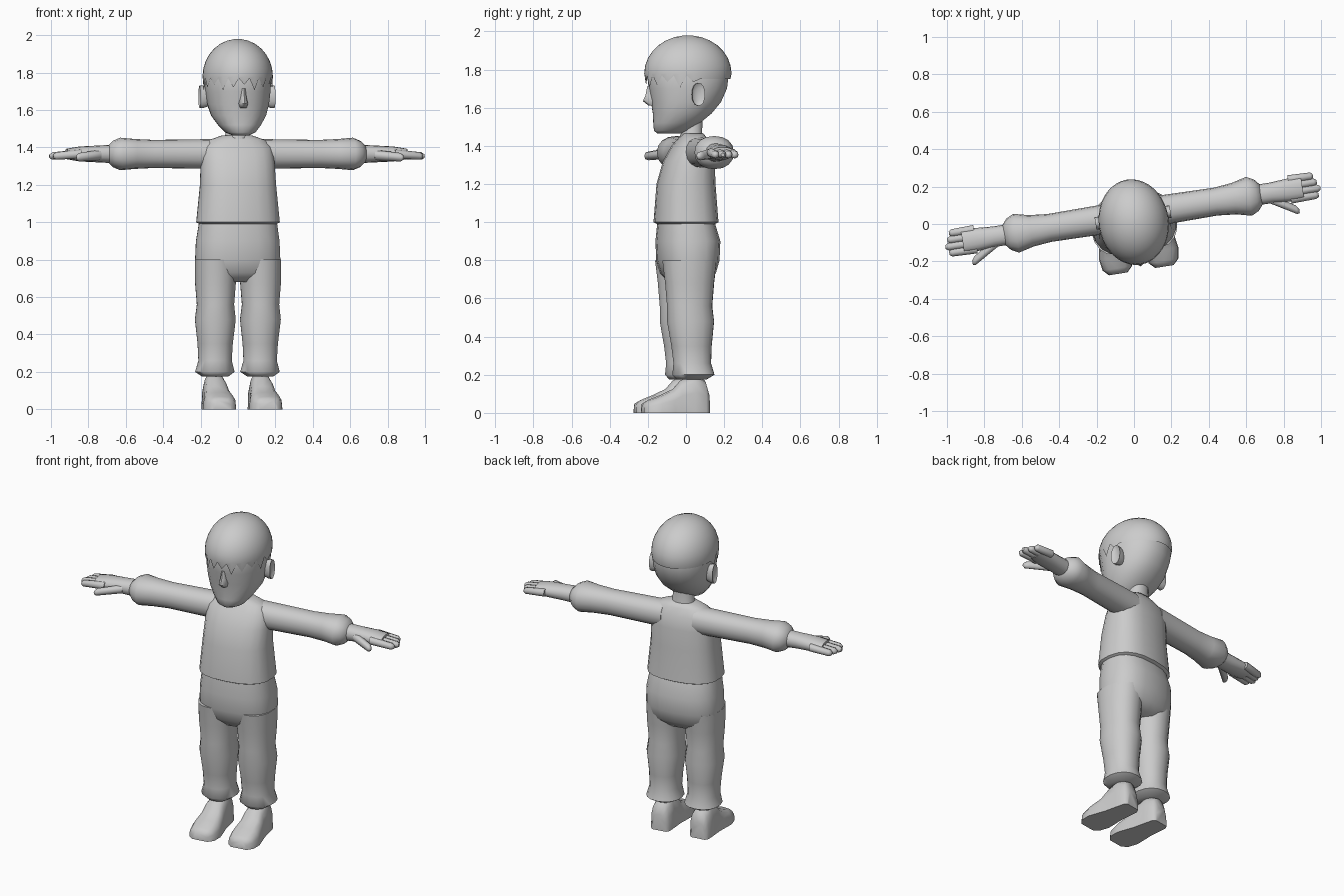
import bpy, bmesh, math

# Remove the default cube
if "Cube" in bpy.data.objects:
    bpy.data.objects.remove(bpy.data.objects["Cube"])

# One plain colour for the whole figure
clay = bpy.data.materials.new("plain_grey")
clay.use_nodes = True
clay.diffuse_color = (.6, .6, .6, 1)
clay.node_tree.nodes["Principled BSDF"].inputs["Base Color"].default_value = clay.diffuse_color

TURN = math.radians(9)  # the figure is turned slightly to its left


def signed_power(value, exponent):
    return math.copysign(abs(value) ** exponent, value)


def make_ring(axis, centre, row, sides, squareness, flat_sole):
    """Rounded section: position, two radii and an optional shift."""
    position, radius_u, radius_v, *shift = row
    points = []
    for i in range(sides):
        angle = math.tau * i / sides
        u = centre[0] + radius_u * signed_power(math.cos(angle), 2 / squareness)
        v = centre[1] + radius_v * signed_power(math.sin(angle), 2 / squareness) + sum(shift)
        if flat_sole:
            v = max(v, 0)
        points.append({"x": (position, u, v), "y": (u, position, v), "z": (u, v, position)}[axis])
    return points


def loft(name, axis, centre, *rows, sides=16, squareness=2.2,
         mirror=False, flat_sole=False, open_start=False):
    """Skin the sections, cap the ends, smooth and optionally mirror."""
    bm = bmesh.new()
    rings = [[bm.verts.new(point) for point in
              make_ring(axis, centre, row, sides, squareness, flat_sole)] for row in rows]
    for lower, upper in zip(rings, rings[1:]):
        for i in range(sides):
            bm.faces.new((lower[i - 1], lower[i], upper[i], upper[i - 1]))
    if not open_start:
        bm.faces.new(rings[0])
    bm.faces.new(rings[-1])
    bmesh.ops.recalc_face_normals(bm, faces=bm.faces[:])
    mesh = bpy.data.meshes.new(name)
    bm.to_mesh(mesh)
    bm.free()
    mesh.materials.append(clay)
    part = bpy.data.objects.new(name, mesh)
    bpy.context.collection.objects.link(part)
    part.rotation_euler.z = TURN
    bpy.ops.object.select_all(action="DESELECT")
    part.select_set(True)
    bpy.context.view_layer.objects.active = part
    bpy.ops.object.shade_smooth_by_angle(angle=math.radians(60))
    if mirror:
        part.modifiers.new("left_and_right", "MIRROR")
    return part


def rod(name, start, end, radius):
    """Mirrored finger with a slightly rounded tip."""
    axis_points = [[a + (b - a) * along for a, b in zip(start, end)] for along in (0, .9, 1)]
    bm_rows = [(x, radius * scale, radius * scale)
               for (x, y, z), scale in zip(axis_points, (1.2, 1, .5))]
    part = loft(name, "x", (0, 0), *bm_rows, sides=8, mirror=True)
    for vertex in part.data.vertices:
        x, y, z = axis_points[vertex.index // 8]
        vertex.co.y += y
        vertex.co.z += z


# Shirt with a flared hem and rounded shoulders
loft("shirt", "z", (0, 0), (.98, .19, .13), (1, .225, .165), (1.2, .205, .15),
     (1.32, .2, .13, .015), (1.4, .19, .1, .03), (1.44, .15, .07, .035),
     (1.465, .08, .055, .035), sides=20, squareness=2.5)

# Sleeves with flared cuffs
arm_line = (.05, 1.365)
loft("sleeves", "x", arm_line, (.1, .08, .08), (.45, .075, .075), (.55, .085, .08),
     (.63, .105, .087), (.67, .085, .07), (.7, .05, .04), mirror=True)

# Hands
loft("palms", "x", arm_line, (.65, .055, .05), (.75, .055, .045), (.85, .062, .04),
     (.92, .06, .028), mirror=True)
for i, finger in enumerate(("index", "middle", "ring", "little")):
    y = i * .035
    reach = 1.015 - .015 * abs(i - 1)
    rod(finger + "_fingers", (.85, y, 1.365), (reach, y, 1.353), .02)
rod("thumbs", (.74, .02, 1.36), (.885, -.07, 1.346), .023)

# Trousers with flared leg ends
loft("hips", "z", (0, 0), (1, .21, .145), (.9, .225, .165, .01), (.8, .23, .16, .01),
     (.73, .22, .14, .01), (.68, .18, .09, .01), sides=20, squareness=2.5)
loft("trouser_legs", "z", (.122, 0), (.8, .11, .145), (.68, .11, .13), (.56, .1, .12),
     (.48, .11, .125, .005), (.35, .095, .107, .01), (.26, .09, .1, .014),
     (.2, .107, .112, .02), (.175, .07, .08, .01), mirror=True)

# Shoes with flat soles
loft("shoes", "y", (.125, 0), (.1, .045, .1), (.08, .06, .17), (.02, .065, .2),
     (-.05, .07, .17), (-.09, .078, .125), (-.16, .09, .092), (-.22, .08, .068),
     (-.25, .05, .05), squareness=3, mirror=True, flat_sole=True)

# Neck and head
loft("neck", "z", (0, .03), (1.42, .085, .07), (1.47, .064, .055), (1.6, .06, .06))
loft("head", "z", (0, .01), (1.465, .045, .063, -.1), (1.48, .08, .09, -.09),
     (1.52, .115, .123, -.06), (1.57, .147, .155, -.03), (1.63, .165, .185, -.01),
     (1.7, .174, .207), (1.77, .178, .217), (1.85, .16, .195), sides=20)
loft("nose", "z", (0, -.18), (1.715, .012, .025), (1.665, .018, .035),
     (1.635, .026, .049), (1.612, .018, .02), sides=8)
loft("ears", "x", (.035, 1.67), (.14, .025, .045), (.185, .034, .06),
     (.203, .034, .06), (.192, .02, .042), mirror=True)

# Hair dome whose lower edge is jagged in front and even behind
strands = 40
dome = []
for step in range(8):
    rise = math.radians(step * 12)
    size = math.cos(rise)
    dome.append((1.78 + .2 * math.sin(rise), .187 * size, .23 * size))
hair = loft("hair", "z", (0, .01), (1.75, .184, .224), *dome, sides=strands,
            squareness=2, open_start=True)
for vertex in hair.data.vertices[:strands]:
    if vertex.co.y < .03:
        vertex.co.z += .02 if vertex.index % 2 else -.015 * (1 + vertex.index % 3)
